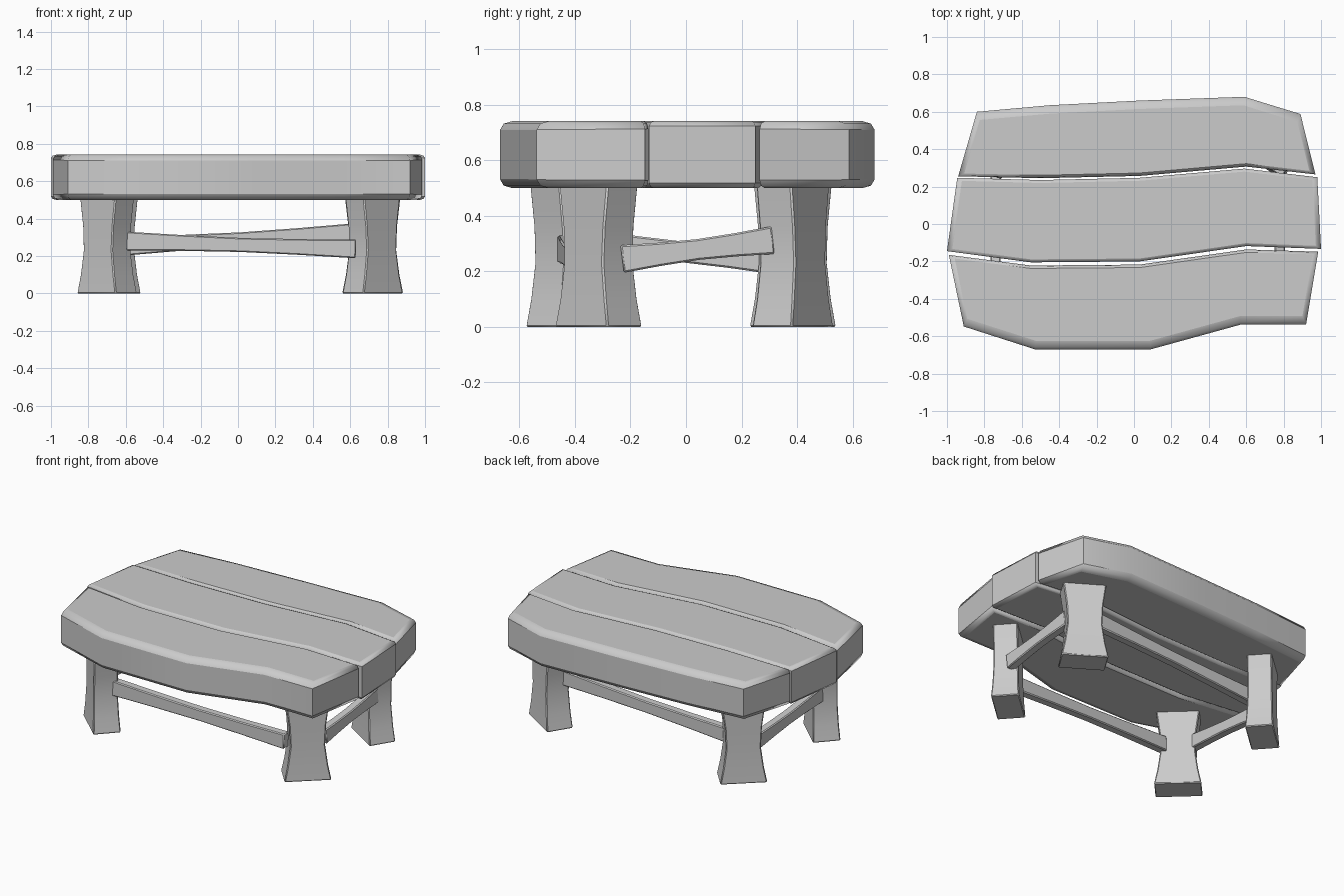
import bpy, bmesh, math
from mathutils import Vector

if "Cube" in bpy.data.objects:
    bpy.data.objects.remove(bpy.data.objects["Cube"])


def loft(name, rings, bevel=0.0, weights=None, segments=2):
    """Skin equal-length rings into a closed solid; weights apply to edges of the end rings."""
    bm = bmesh.new()
    lay = bm.edges.layers.float.new("bevel_weight_edge")
    vs = [[bm.verts.new(p) for p in r] for r in rings]
    n = len(rings[0])
    for a, b in zip(vs, vs[1:]):
        for i in range(n):
            j = (i + 1) % n
            bm.faces.new((a[i], a[j], b[j], b[i]))
    bm.faces.new(vs[0][::-1])
    bm.faces.new(vs[-1])
    if weights:
        for r in (vs[0], vs[-1]):
            for i in range(n):
                bm.edges.get((r[i], r[(i + 1) % n]))[lay] = weights[i]
    bmesh.ops.recalc_face_normals(bm, faces=bm.faces)
    me = bpy.data.meshes.new(name)
    bm.to_mesh(me)
    bm.free()
    ob = bpy.data.objects.new(name, me)
    bpy.context.collection.objects.link(ob)
    mod = ob.modifiers.new("soft_edges", 'BEVEL')
    mod.width = bevel
    mod.segments = segments
    mod.limit_method = 'WEIGHT' if weights else 'ANGLE'
    mod.angle_limit = math.radians(40)
    bpy.context.view_layer.objects.active = ob
    bpy.ops.object.select_all(action='DESELECT')
    ob.select_set(True)
    bpy.ops.object.shade_smooth_by_angle(angle=math.radians(32))
    return ob


def plank(name, front, back, w_front, w_back, w_end=0.6):
    outline = front + back[::-1]
    weights = ([w_front] * (len(front) - 1) + [w_end]
               + [w_back] * (len(back) - 1) + [w_end])
    rings = [[(x, y, z) for x, y in outline] for z in (0.5, 0.742)]
    loft(name, rings, 0.045, weights)


# Table top: three wavy planks, rounded most on the outer long edges
plank("back_plank",
      [(-0.94, 0.255), (-0.5, 0.245), (0.03, 0.257), (0.6, 0.307), (0.97, 0.265)],
      [(-0.84, 0.6), (-0.45, 0.635), (0.03, 0.66), (0.59, 0.68), (0.89, 0.588)],
      0.35, 1.0)
plank("middle_plank",
      [(-1.0, -0.145), (-0.55, -0.205), (0.03, -0.2), (0.6, -0.118), (1.0, -0.133)],
      [(-0.945, 0.247), (-0.5, 0.235), (0.03, 0.247), (0.59, 0.296), (0.98, 0.25)],
      0.35, 0.35)
plank("front_plank",
      [(-0.91, -0.548), (-0.53, -0.67), (0.09, -0.67), (0.57, -0.538), (0.92, -0.538)],
      [(-0.99, -0.165), (-0.55, -0.222), (0.03, -0.217), (0.6, -0.136), (0.985, -0.148)],
      1.0, 0.35)


# Flared legs: broad side faces diagonally outward
def leg(name, cx, cy, angle):
    profile = [(0.0, 0.285, 0.17), (0.1, 0.245, 0.158), (0.23, 0.21, 0.15),
               (0.36, 0.222, 0.148), (0.52, 0.265, 0.15)]
    u = Vector((math.cos(math.radians(angle)), math.sin(math.radians(angle)), 0))
    v = Vector((-u.y, u.x, 0))
    rings = []
    for z, a, b in profile:
        c = Vector((cx, cy, z))
        rings.append([c + u * (a / 2 * s) + v * (b / 2 * t)
                      for s, t in ((-1, -1), (1, -1), (1, 1), (-1, 1))])
    # keep the foot flat and crisp
    loft(name, rings, 0.006, segments=1)


leg("front_right_leg", 0.72, -0.315, 42)
leg("back_right_leg", 0.72, 0.385, 148)
leg("front_left_leg", -0.70, -0.42, 137)
leg("back_left_leg", -0.68, 0.385, 42)


# Stretchers: tilted bars, slimmer in the middle
def stretcher(name, p0, p1, h_end=0.1, h_mid=0.075, thick=0.055):
    p0, p1 = Vector(p0), Vector(p1)
    d = (p1 - p0).normalized()
    side = d.cross(Vector((0, 0, 1))).normalized()
    up = side.cross(d)
    rings = []
    for t, h in ((0, h_end), (0.25, 0.084), (0.5, h_mid), (0.75, 0.084), (1, h_end)):
        c = p0.lerp(p1, t)
        rings.append([c + side * (thick / 2 * s) + up * (h / 2 * k)
                      for s, k in ((-1, -1), (1, -1), (1, 1), (-1, 1))])
    loft(name, rings, 0.006, segments=1)


stretcher("front_stretcher", (-0.6, -0.435, 0.28), (0.63, -0.395, 0.238))
stretcher("back_stretcher", (-0.6, 0.37, 0.253), (0.63, 0.385, 0.325))
stretcher("right_stretcher", (0.78, -0.23, 0.245), (0.78, 0.315, 0.313))
stretcher("left_stretcher", (-0.74, -0.34, 0.3), (-0.74, 0.32, 0.24))
